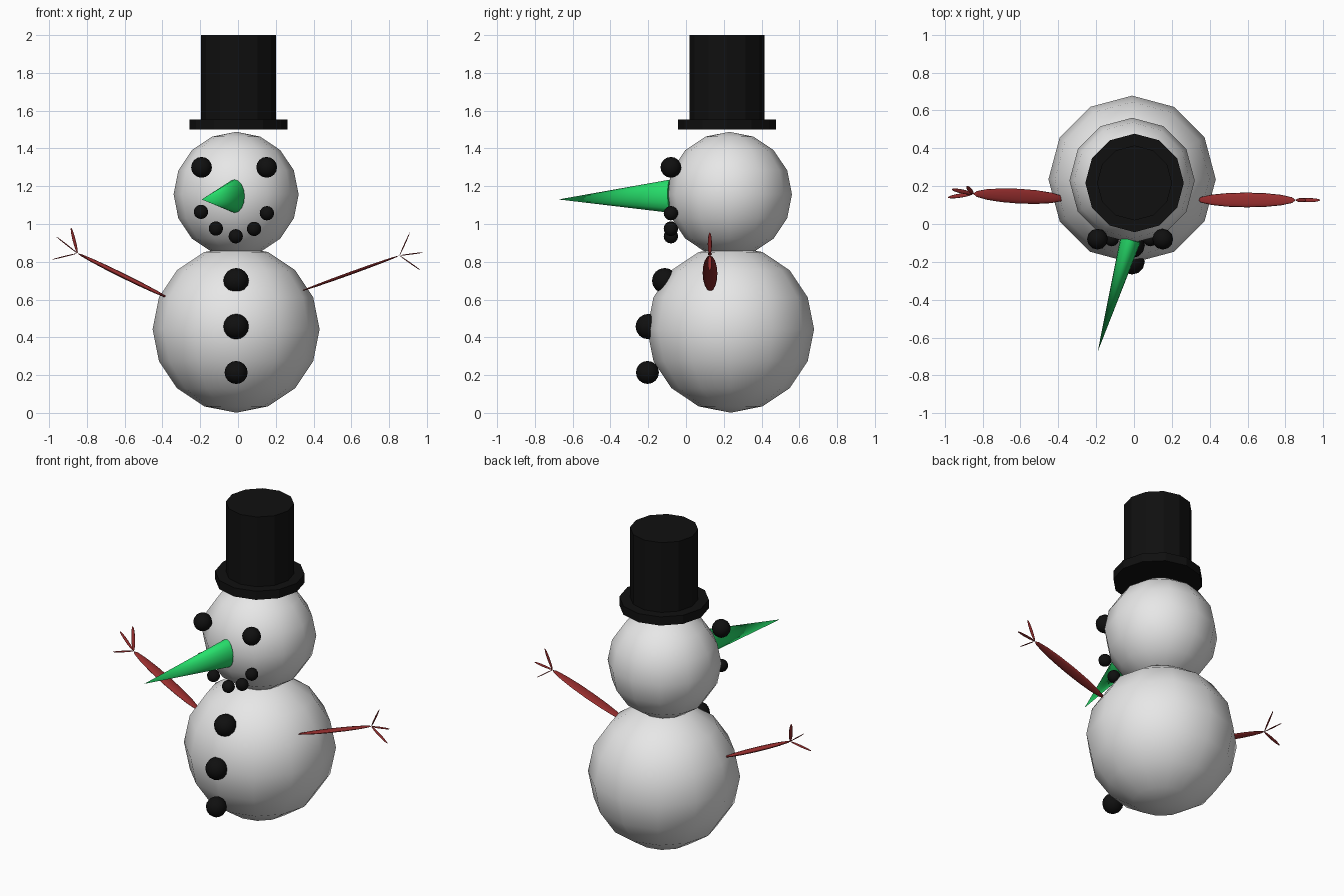
import bpy, math
from mathutils import Vector, Matrix

if "Cube" in bpy.data.objects:
    bpy.data.objects.remove(bpy.data.objects["Cube"])


def material(name, rgb):
    m = bpy.data.materials.new(name)
    m.diffuse_color = (*rgb, 1)
    m.use_nodes = True
    m.node_tree.nodes["Principled BSDF"].inputs["Base Color"].default_value = m.diffuse_color
    return m


SNOW = material("snow_white", (0.8, 0.8, 0.8))
COAL = material("coal_black", (0.005, 0.005, 0.005))
GREEN = material("nose_green", (0.02, 0.75, 0.15))
WOOD = material("twig_red", (0.32, 0.028, 0.028))


def finish(name, mat, smooth=True):
    ob = bpy.context.object
    ob.name = name
    ob.data.materials.append(mat)
    if smooth:
        bpy.ops.object.shade_smooth_by_angle(angle=math.radians(60))
    return ob


def ball(name, loc, r, mat):
    bpy.ops.mesh.primitive_uv_sphere_add(segments=12, ring_count=8, radius=r, location=loc)
    return finish(name, mat)


def cylinder(name, loc, r, depth, mat):
    bpy.ops.mesh.primitive_cylinder_add(vertices=12, radius=r, depth=depth, location=loc)
    return finish(name, mat, smooth=False)


def frame(a, b):
    """Matrix at the midpoint of a-b: z along the line, x level and across it."""
    z = (b - a).normalized()
    side = z.cross(Vector((0, 0, 1))).normalized()
    up = z.cross(side)
    rot = Matrix((side, up, z)).transposed().to_4x4()
    return Matrix.Translation((a + b) / 2) @ rot


def twig(name, a, b, wide, thin):
    """Flattened spindle between two points."""
    a, b = Vector(a), Vector(b)
    bpy.ops.mesh.primitive_uv_sphere_add(segments=12, ring_count=8, radius=1)
    ob = finish(name, WOOD)
    ob.data.transform(Matrix.Diagonal((wide, thin, (b - a).length / 2, 1)))
    ob.matrix_world = frame(a, b)


# snow body and head
ball("body", (-0.01, 0.236, 0.443), 0.442, SNOW)
ball("head", (-0.01, 0.23, 1.157), 0.331, SNOW)

# hat
cylinder("hat_brim", (0.003, 0.217, 1.527), 0.26, 0.055, COAL)
cylinder("hat_crown", (0.003, 0.217, 1.75), 0.198, 0.5, COAL)

# coal eyes, mouth and buttons
for x in (-0.193, 0.152):
    ball("eye", (x, -0.08, 1.30), 0.055, COAL)
for x, z in ((-0.196, 1.064), (-0.117, 0.976), (-0.012, 0.935), (0.085, 0.974), (0.153, 1.057)):
    ball("mouth_coal", (x, -0.08, z), 0.038, COAL)
for y, z, r in ((-0.113, 0.70, 0.067), (-0.20, 0.457, 0.067), (-0.204, 0.214, 0.061)):
    ball("button", (-0.01, y, z), r, COAL)

# nose: cone with a tall oval base, turned to one side
base, tip = Vector((-0.018, -0.082, 1.147)), Vector((-0.192, -0.675, 1.13))
bpy.ops.mesh.primitive_cone_add(vertices=16, radius1=1, radius2=0, depth=1)
nose = finish("nose", GREEN)
nose.data.transform(Matrix.Diagonal((0.055, 0.088, (tip - base).length, 1)))
nose.matrix_world = frame(base, tip)

# arms with three fingers each
arms = {
    "left": ((-0.365, 0.134, 0.606), (-0.85, 0.16, 0.845), 0.013,
             ((-0.984, 0.14, 0.812), (-0.963, 0.183, 0.934), (-0.884, 0.2, 0.98))),
    "right": ((0.335, 0.128, 0.645), (0.855, 0.126, 0.833), 0.008,
              ((0.984, 0.126, 0.85), (0.91, 0.126, 0.955), (0.968, 0.126, 0.754))),
}
for side, (shoulder, wrist, thin, tips) in arms.items():
    twig(side + "_arm", shoulder, wrist, 0.039, thin)
    for t in tips:
        twig(side + "_finger", wrist, t, 0.011, 0.003)
